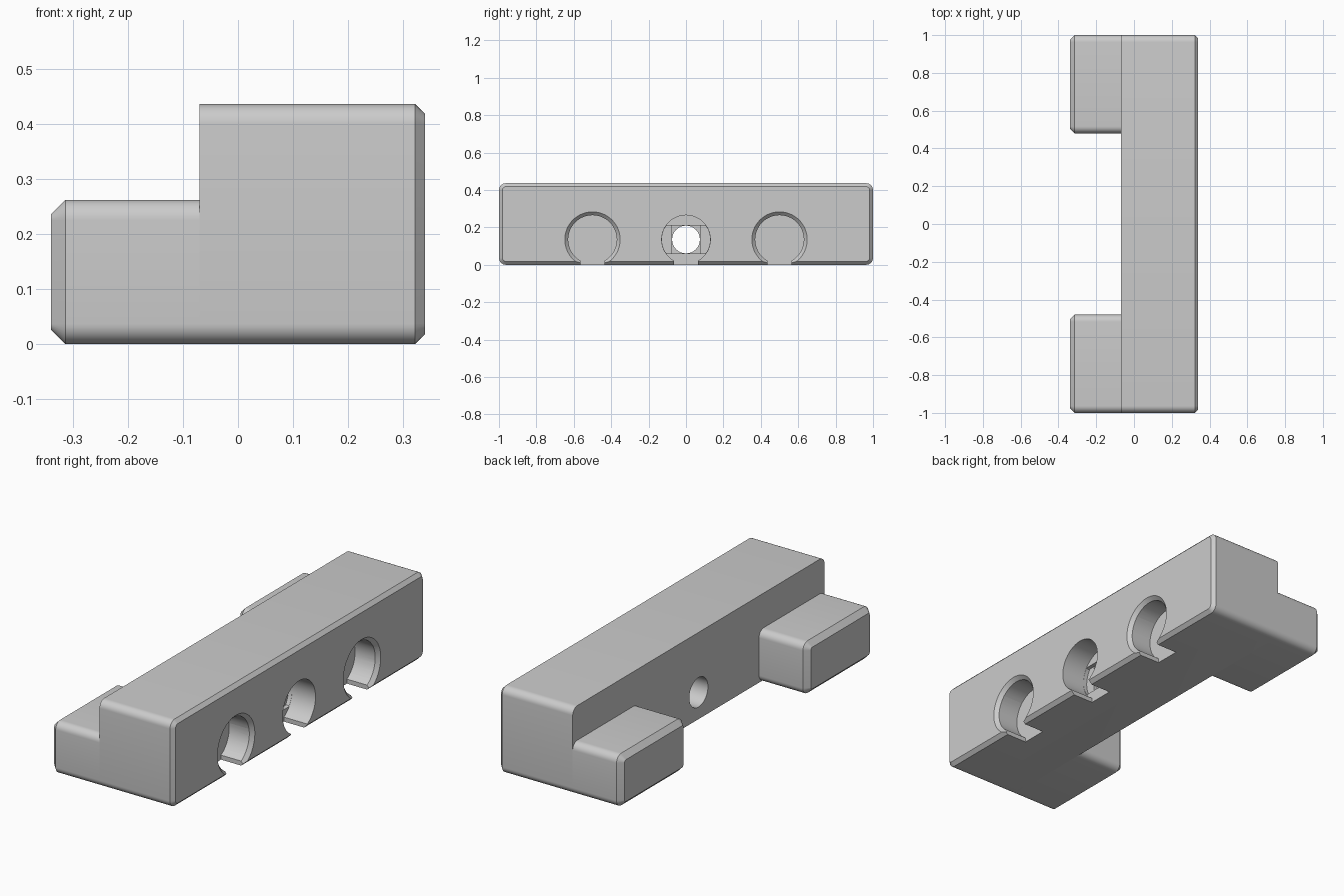
import bpy, bmesh
from math import sin, cos, pi, radians

cube = bpy.data.objects.get("Cube")
if cube:
    bpy.data.objects.remove(cube, do_unlink=True)

grey = bpy.data.materials.new("plain_grey")
grey.use_nodes = True
COLOUR = (0.6, 0.6, 0.6, 1)
grey.diffuse_color = COLOUR
grey.node_tree.nodes["Principled BSDF"].inputs["Base Color"].default_value = COLOUR

ROUND = 0.037     # rounding of the long edges
FRONT, STEP, BACK = 0.34, -0.07, -0.34
BORE_Z, BORE_R, BORE_X = 0.135, 0.13, 0.21
HOLE_R = 0.075


def circle(y, r, z=BORE_Z, n=64):
    return [(y + r * cos(2 * pi * i / n), z + r * sin(2 * pi * i / n)) for i in range(n)]


def rounded(y0, y1, z0, z1, inset=0.0, n=8):
    """Rounded rectangle in the y-z plane, optionally offset inwards."""
    r = ROUND - inset
    pts = []
    corners = [(y1 - ROUND, z1 - ROUND), (y0 + ROUND, z1 - ROUND),
               (y0 + ROUND, z0 + ROUND), (y1 - ROUND, z0 + ROUND)]
    for q, (cy, cz) in enumerate(corners):
        for i in range(n + 1):
            a = (q + i / n) * pi / 2
            pts.append((cy + r * cos(a), cz + r * sin(a)))
    return pts


def rect(y0, y1, z0, z1):
    return [(y1, z1), (y0, z1), (y0, z0), (y1, z0)]


def loft(name, *sections):
    """Solid through (x, outline) sections."""
    bm = bmesh.new()
    rings = [[bm.verts.new((x, y, z)) for y, z in outline] for x, outline in sections]
    for a, b in zip(rings, rings[1:]):
        for i in range(len(a)):
            j = (i + 1) % len(a)
            bm.faces.new((a[i], a[j], b[j], b[i]))
    bm.faces.new(rings[0])
    bm.faces.new(rings[-1])
    bmesh.ops.recalc_face_normals(bm, faces=bm.faces)
    mesh = bpy.data.meshes.new(name)
    bm.to_mesh(mesh)
    bm.free()
    mesh.materials.append(grey)
    ob = bpy.data.objects.new(name, mesh)
    bpy.context.collection.objects.link(ob)
    return ob


def activate(ob):
    bpy.ops.object.select_all(action='DESELECT')
    ob.select_set(True)
    bpy.context.view_layer.objects.active = ob


def cut(target, cutter):
    mod = target.modifiers.new("cut", 'BOOLEAN')
    mod.operation, mod.solver, mod.object = 'DIFFERENCE', 'EXACT', cutter
    activate(target)
    bpy.ops.object.modifier_apply(modifier=mod.name)
    bpy.data.objects.remove(cutter, do_unlink=True)


# Main bar with a chamfered front face
c = 0.018
bar = (-1, 1, 0, 0.436)
body = loft("main_bar", (STEP, rounded(*bar)), (FRONT - c, rounded(*bar)),
            (FRONT, rounded(*bar, c)))

# Three sockets, each open to the underside through a slot
for y in (-0.5, 0, 0.5):
    cut(body, loft("bore", (BORE_X, circle(y, BORE_R)), (0.4, circle(y, BORE_R))))
    cut(body, loft("slot", (BORE_X, rect(y - 0.065, y + 0.065, -0.1, 0.1)),
                   (0.4, rect(y - 0.065, y + 0.065, -0.1, 0.1))))
    if y:  # outer sockets have a chamfered rim
        cut(body, loft("rim", (FRONT - 0.02, circle(y, BORE_R - 0.002)),
                       (FRONT + 0.02, circle(y, BORE_R + 0.038))))

# Stepped seat and through hole of the middle socket
band = [(y, min(max(z, BORE_Z - HOLE_R), BORE_Z + HOLE_R))
        for y, z in circle(0, BORE_R - 0.001)]
square = rect(-HOLE_R, HOLE_R, BORE_Z - HOLE_R, BORE_Z + HOLE_R)
cut(body, loft("seat_band", (BORE_X - 0.02, band), (BORE_X + 0.01, band)))
cut(body, loft("seat_square", (BORE_X - 0.04, square), (BORE_X, square)))
hole = circle(0, HOLE_R - 0.001)
cut(body, loft("through_hole", (STEP - 0.1, hole), (BORE_X, hole)))

# Two lower feet at the back, chamfered at their ends
c = 0.026
parts = [body]
for name, y0, y1 in (("right_end_foot", -1, -0.48), ("left_end_foot", 0.48, 1)):
    foot = (y0, y1, 0, 0.262)
    parts.append(loft(name, (BACK, rounded(*foot, c)), (BACK + c, rounded(*foot)),
                      (STEP, rounded(*foot))))

for ob in parts:
    activate(ob)
    bpy.ops.object.shade_smooth_by_angle(angle=radians(30))
